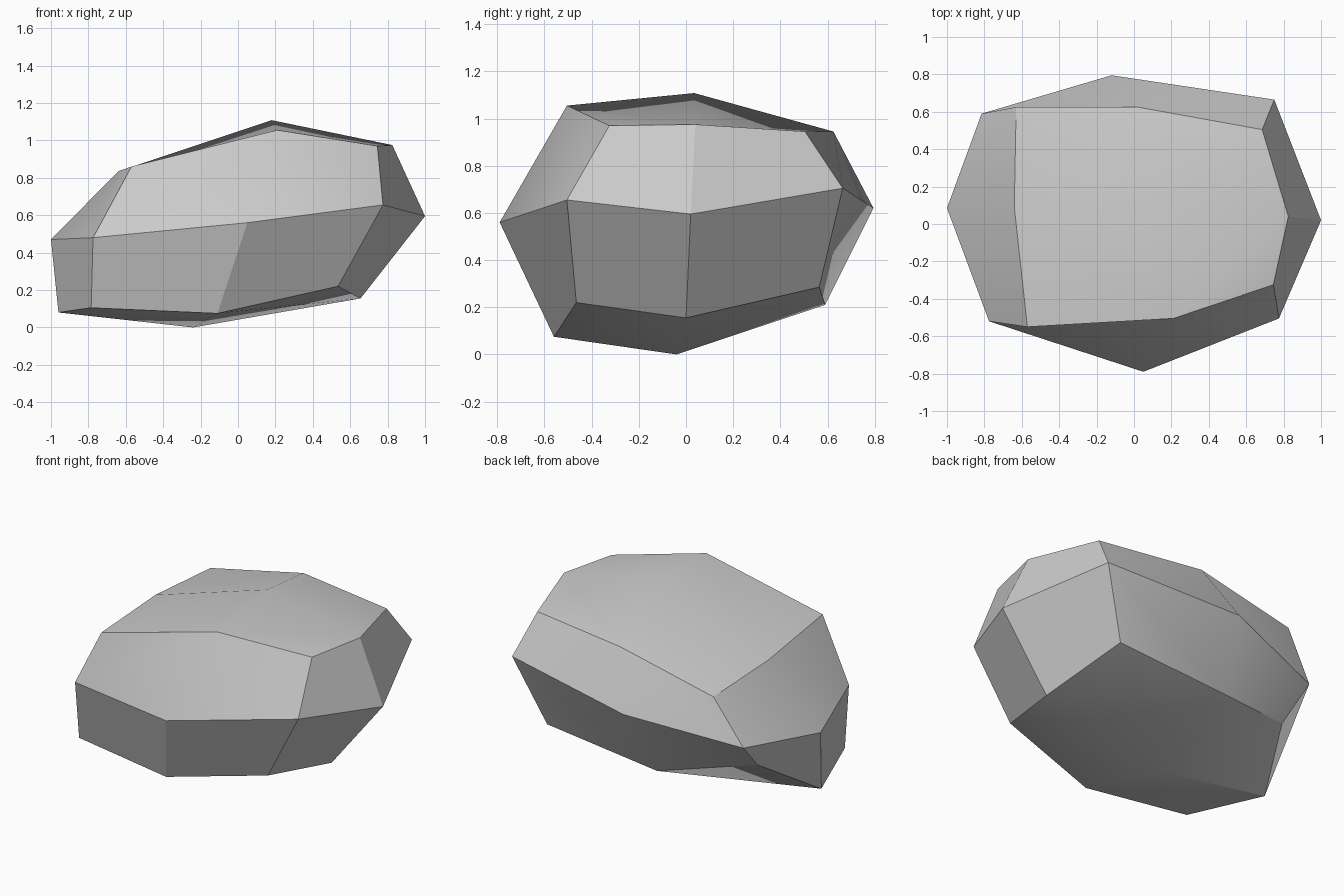
import bpy
import bmesh
from math import radians

default_cube = bpy.data.objects.get("Cube")
if default_cube:
    bpy.data.objects.remove(default_cube, do_unlink=True)


def flat_material(name, colour):
    material = bpy.data.materials.new(name)
    material.use_nodes = True
    material.diffuse_color = colour
    shader = next(node for node in material.node_tree.nodes if node.type == "BSDF_PRINCIPLED")
    shader.inputs["Base Color"].default_value = colour
    return material


# Boulder contours: eight corners each, counter-clockwise starting at +x
base_ring = [(.655, 0, .155), (.575, .565, .285), (-.21, .59, .21), (-.775, .395, .325),
             (-.96, .02, .08), (-.785, -.465, .105), (-.11, -.56, .075), (.535, -.465, .22)]
girth_ring = [(1, .02, .595), (.75, .665, .705), (-.12, .795, .62), (-.815, .59, .515),
              (-1, .085, .47), (-.775, -.52, .48), (.05, -.79, .56), (.775, -.505, .655)]
crown_ring = [(.825, .04, .975), (.685, .505, .945), (.02, .625, .945), (-.63, .625, .803),
              (-.64, .09, .835), (-.57, -.55, .86), (.21, -.505, 1.055), (.745, -.325, .97)]
base_point = (-.24, -.04, 0)
crown_point = (.18, .035, 1.108)


def bridge(bm, lower, upper, parity):
    """Join two contours with facets; parity picks which corners each facet folds across."""
    count = len(lower)
    for i in range(count):
        j = (i + 1) % count
        quad = [lower[i], lower[j], upper[j], upper[i]]
        if i % 2 != parity:
            quad = quad[1:] + quad[:1]
        bm.faces.new(quad)


def cap(bm, ring, centre):
    """Close a contour with four facets that meet at a centre point."""
    count = len(ring)
    for i in range(0, count, 2):
        bm.faces.new((ring[i], ring[i + 1], ring[(i + 2) % count], centre))


# Build the faceted stone as two stacked belts with a cap at each end
bm = bmesh.new()
base, girth, crown = [[bm.verts.new(point) for point in ring]
                      for ring in (base_ring, girth_ring, crown_ring)]
bridge(bm, base, girth, parity=0)
bridge(bm, girth, crown, parity=1)
cap(bm, base, bm.verts.new(base_point))
cap(bm, crown, bm.verts.new(crown_point))
bmesh.ops.recalc_face_normals(bm, faces=bm.faces)

mesh = bpy.data.meshes.new("boulder")
bm.to_mesh(mesh)
bm.free()
mesh.materials.append(flat_material("stone grey", (.6, .6, .6, 1)))

boulder = bpy.data.objects.new("boulder", mesh)
bpy.context.collection.objects.link(boulder)

# Soften shallow facet joins and keep the steep ridges crisp
bpy.ops.object.select_all(action="DESELECT")
boulder.select_set(True)
bpy.context.view_layer.objects.active = boulder
bpy.ops.object.shade_smooth_by_angle(angle=radians(30))
